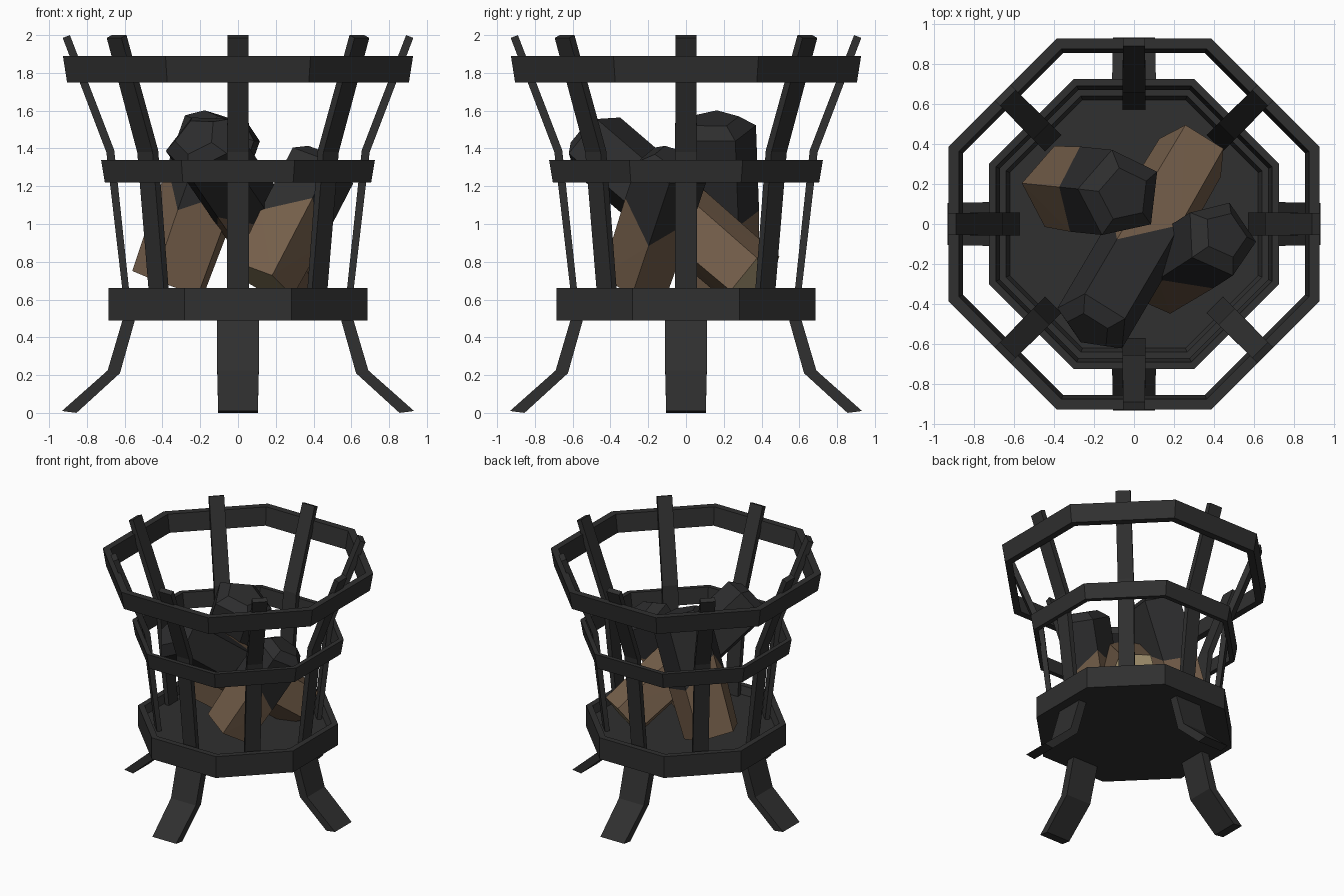
import bpy, bmesh, math
from mathutils import Vector

if "Cube" in bpy.data.objects:
    bpy.data.objects.remove(bpy.data.objects["Cube"])


def material(name, rgb):
    m = bpy.data.materials.new(name)
    m.diffuse_color = (*rgb, 1)
    m.use_nodes = True
    m.node_tree.nodes["Principled BSDF"].inputs["Base Color"].default_value = m.diffuse_color
    return m


iron = material("dark_iron", (0.029, 0.029, 0.029))
char = material("charred_wood", (0.026, 0.026, 0.027))
wood = material("brown_wood", (0.175, 0.112, 0.068))
pale = material("pale_cut_wood", (0.43, 0.34, 0.19))


def finish(name, bm, mats):
    bmesh.ops.recalc_face_normals(bm, faces=bm.faces)
    me = bpy.data.meshes.new(name)
    bm.to_mesh(me)
    bm.free()
    for m in mats:
        me.materials.append(m)
    ob = bpy.data.objects.new(name, me)
    bpy.context.collection.objects.link(ob)
    return ob


def bridge(bm, a, b, mat=0):
    for i in range(len(a)):
        j = (i + 1) % len(a)
        bm.faces.new((a[i], a[j], b[j], b[i])).material_index = mat


def octagon(bm, apothem, z):
    r = apothem / math.cos(math.pi / 8)
    return [bm.verts.new((r * math.cos(a), r * math.sin(a), z))
            for a in (math.pi / 8 + k * math.pi / 4 for k in range(8))]


def hoop(name, profile, closed=True):
    """Octagonal sweep of (apothem, z) points; open profiles get end caps."""
    bm = bmesh.new()
    rings = [octagon(bm, *p) for p in profile]
    for a, b in zip(rings, rings[1:]):
        bridge(bm, a, b)
    if closed:
        bridge(bm, rings[-1], rings[0])
    else:
        bm.faces.new(rings[0])
        bm.faces.new(rings[-1])
    finish(name, bm, [iron])


def strap(name, sections, angle):
    """Bent flat bar: sections are (inner r, inner z, outer r, outer z, width)."""
    bm = bmesh.new()
    c, s = math.cos(angle), math.sin(angle)
    rings = []
    for ri, zi, ro, zo, w in sections:
        pts = [(ri, -w / 2, zi), (ro, -w / 2, zo), (ro, w / 2, zo), (ri, w / 2, zi)]
        rings.append([bm.verts.new((x * c - y * s, x * s + y * c, z)) for x, y, z in pts])
    for a, b in zip(rings, rings[1:]):
        bridge(bm, a, b)
    bm.faces.new(rings[0])
    bm.faces.new(rings[-1])
    finish(name, bm, [iron])


def log(name, start, end, radius, turn, sides=5):
    """Split log: pale cut end, brown lower half, zigzag burn line, charred top."""
    bm = bmesh.new()
    start, end = Vector(start), Vector(end)
    axis = end - start
    length = axis.length
    q = axis.to_track_quat('Z', 'Y')

    def ring(r, heights):
        out = []
        for k in range(sides):
            a = turn + k * math.tau / sides
            p = Vector((r * math.cos(a), r * math.sin(a), heights[k % len(heights)]))
            out.append(bm.verts.new(start + q @ p))
        return out

    base = ring(radius * 0.95, [0])
    burn = ring(radius, [length * 0.45, length * 0.68])
    shoulder = ring(radius, [length])
    cap = ring(radius * 0.6, [length + 0.06])
    bm.faces.new(base).material_index = 2
    bridge(bm, base, burn, 1)
    bridge(bm, burn, shoulder, 0)
    bridge(bm, shoulder, cap, 0)
    bm.faces.new(cap).material_index = 0
    bmesh.ops.triangulate(bm, faces=[f for f in bm.faces if len(f.verts) == 4])
    finish(name, bm, [char, wood, pale])


# Fire tray and the two hoops
hoop("fire_tray", [(0.685, 0.49), (0.685, 0.66), (0.64, 0.66), (0.62, 0.60)], closed=False)
hoop("middle_hoop", [(0.705, 1.22), (0.725, 1.34), (0.69, 1.34), (0.67, 1.22)])
hoop("top_hoop", [(0.905, 1.75), (0.927, 1.89), (0.875, 1.89), (0.853, 1.75)])

# Eight bent basket bars
for k in range(8):
    strap(f"basket_bar_{k + 1}", [(0.57, 0.59, 0.605, 0.59, 0.115),
                                  (0.655, 1.39, 0.697, 1.38, 0.115),
                                  (0.89, 2.0, 0.928, 1.985, 0.11)], k * math.pi / 4)

# Four splayed legs
for k in range(4):
    strap(f"leg_{k + 1}", [(0.535, 0.53, 0.60, 0.53, 0.225),
                           (0.625, 0.21, 0.69, 0.225, 0.22),
                           (0.855, 0.0, 0.932, 0.01, 0.21)], k * math.pi / 2)

# Burning logs leaning against each other
log("back_left_log", (-0.36, 0.18, 0.68), (-0.07, 0.15, 1.50), 0.225, 0.3)
log("long_log", (0.30, 0.36, 0.70), (-0.20, -0.49, 1.43), 0.20, 0.9)
log("right_log", (0.12, -0.27, 0.70), (0.43, -0.07, 1.30), 0.20, 1.6)
